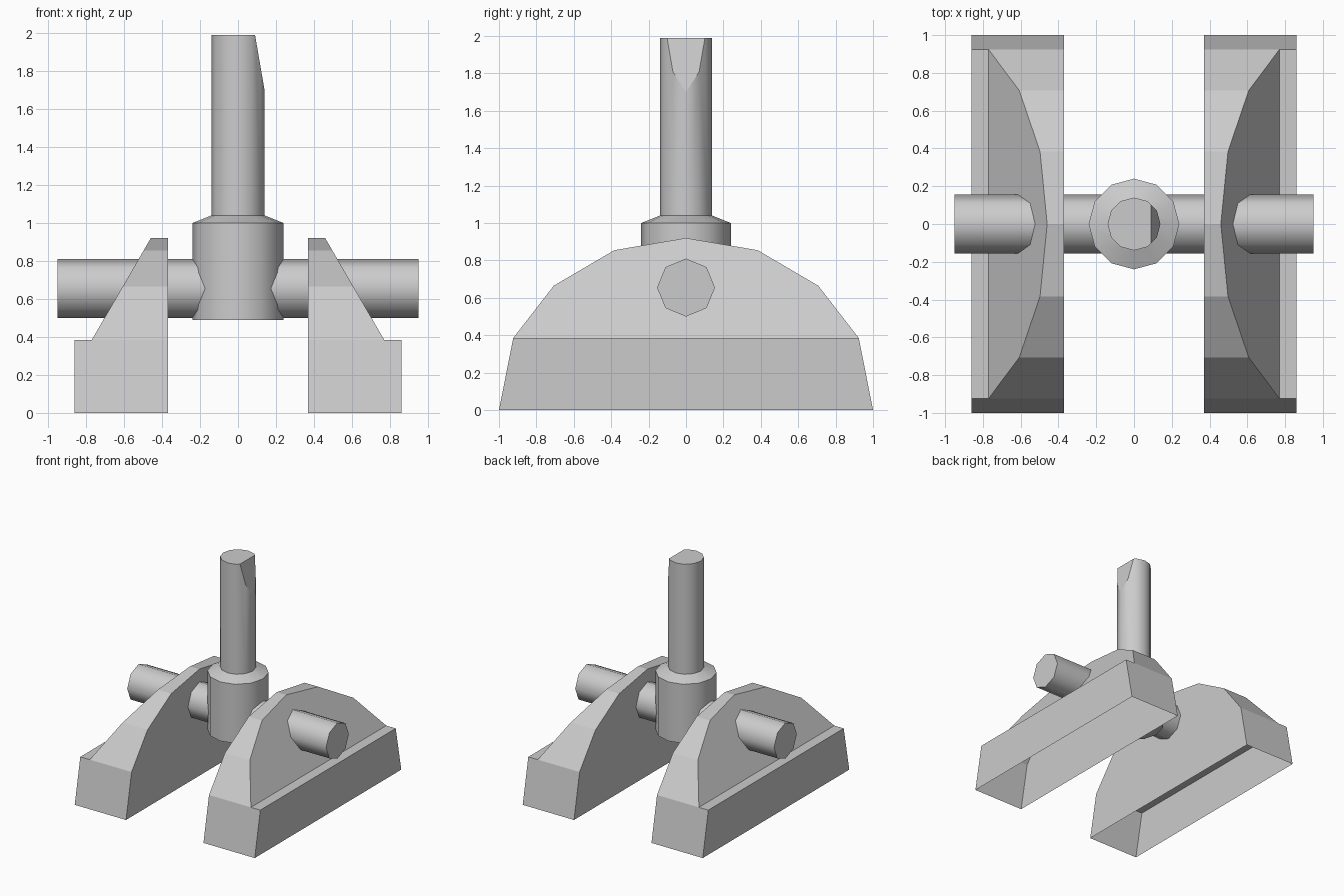
import bpy, bmesh, math
from mathutils import Vector

if "Cube" in bpy.data.objects:
    bpy.data.objects.remove(bpy.data.objects["Cube"], do_unlink=True)

grey = bpy.data.materials.new("plain grey")
grey.use_nodes = True
GREY = (0.6, 0.6, 0.6, 1)
grey.diffuse_color = GREY
grey.node_tree.nodes["Principled BSDF"].inputs["Base Color"].default_value = GREY


def finish(name, bm):
    """Turn a bmesh into a named grey object."""
    bmesh.ops.recalc_face_normals(bm, faces=bm.faces)
    mesh = bpy.data.meshes.new(name)
    bm.to_mesh(mesh)
    bm.free()
    mesh.materials.append(grey)
    obj = bpy.data.objects.new(name, mesh)
    bpy.context.collection.objects.link(obj)
    return obj


def lathe(profile, sides, place):
    """Stack of rings (radius, height), capped; sides smooth, ends and steps sharp."""
    bm = bmesh.new()
    rings = []
    for r, h in profile:
        angles = [2 * math.pi * i / sides for i in range(sides)]
        rings.append([bm.verts.new(place(r * math.cos(a), r * math.sin(a), h)) for a in angles])
    for low, high in zip(rings, rings[1:]):
        for i in range(sides):
            j = (i + 1) % sides
            bm.faces.new((low[i], low[j], high[j], high[i])).smooth = True
    for ring in (rings[0], rings[-1]):
        bm.faces.new(ring)
    for ring in rings:
        for i in range(sides):
            bm.edges.get((ring[i - 1], ring[i])).smooth = False
    return bm


def leg(name, side):
    """Arched hollow foot, open below, with a sloping outer face above a ledge."""
    inner, outer, ledge, slope = 0.37, 0.86, 0.77, 0.58
    half = [(1, 0), (0.924, 0.385), (0.707, 0.665), (0.383, 0.855)]
    arch = [(-y, z) for y, z in half] + [(0, 0.92)] + half[::-1]
    base_z = half[1][1]
    bm = bmesh.new()

    def point(x, yz):
        return bm.verts.new((side * x, *yz))

    inside = [point(inner, p) for p in arch]
    upper = [point(ledge - slope * (p[1] - base_z), p) for p in arch[1:-1]]
    lip = [point(outer, p) for p in (arch[0], arch[1], arch[-2], arch[-1])]
    bm.faces.new(inside)
    bm.faces.new(upper)
    bm.faces.new(lip)
    bm.faces.new((lip[1], lip[2], upper[-1], upper[0]))
    bm.faces.new((inside[0], inside[1], upper[0], lip[1], lip[0]))
    bm.faces.new((inside[-1], inside[-2], upper[-1], lip[2], lip[3]))
    for i in range(len(upper) - 1):
        bm.faces.new((inside[i + 1], inside[i + 2], upper[i + 1], upper[i]))
    return finish(name, bm)


# Two mirrored feet
leg("left_foot", 1)
leg("right_foot", -1)

# Cross axle through both feet and the hub
finish("cross_axle", lathe([(0.155, -0.95), (0.155, 0.95)], 8,
                           lambda a, b, h: (h, a, b + 0.655)))

# Hub, shoulder and upright post
bm = lathe([(0.24, 0.49), (0.24, 1.0), (0.14, 1.04), (0.14, 1.99)], 12,
           lambda a, b, h: (a, b, h))

# Slanted flat near the top of the post
normal = Vector((0.29, 0, 0.05)).normalized()
upper = [f for f in bm.faces if f.calc_center_median().z > 1.2]
geom = set(upper)
for f in upper:
    geom.update(f.verts)
    geom.update(f.edges)
cut = bmesh.ops.bisect_plane(bm, geom=list(geom), plane_co=(0.14, 0, 1.7),
                             plane_no=normal, clear_outer=True)
rim = [e for e in bm.edges if e.is_boundary]
for f in bmesh.ops.holes_fill(bm, edges=rim, sides=0)["faces"]:
    f.smooth = False
for e in rim:
    e.smooth = False
finish("hub_and_post", bm)
